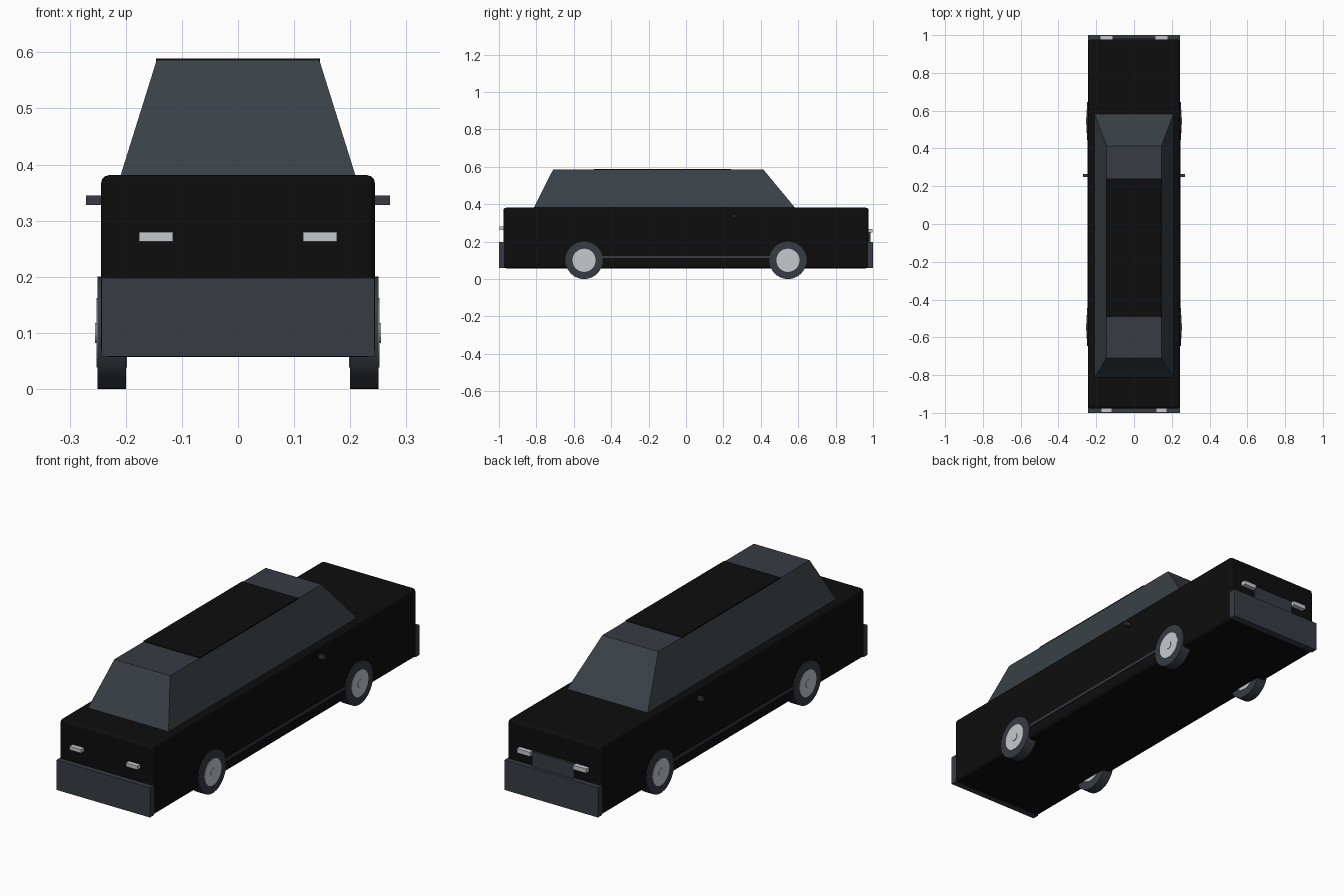
import bpy, bmesh, math

if "Cube" in bpy.data.objects:
    bpy.data.objects.remove(bpy.data.objects["Cube"])


def mat(name, r, g, b):
    m = bpy.data.materials.new(name)
    m.diffuse_color = (r, g, b, 1)
    m.use_nodes = True
    m.node_tree.nodes["Principled BSDF"].inputs["Base Color"].default_value = m.diffuse_color
    return m


BLACK = mat("black paint", 0.004, 0.004, 0.004)
GREY = mat("dark grey", 0.038, 0.044, 0.056)
GLASS = mat("tinted glass", 0.041, 0.053, 0.062)
SILVER = mat("silver", 0.56, 0.59, 0.61)


def finish(name, bm, *mats):
    bmesh.ops.recalc_face_normals(bm, faces=bm.faces)
    me = bpy.data.meshes.new(name)
    bm.to_mesh(me)
    bm.free()
    for m in mats:
        me.materials.append(m)
    ob = bpy.data.objects.new(name, me)
    bpy.context.collection.objects.link(ob)
    return ob


def box(name, x, y, z, m, bevel=0):
    """Box from (min, max) ranges on each axis."""
    bm = bmesh.new()
    bmesh.ops.create_cube(bm, size=1)
    for v in bm.verts:
        v.co = [r[0] if c < 0 else r[1] for c, r in zip(v.co, (x, y, z))]
    ob = finish(name, bm, m)
    if bevel:
        b = ob.modifiers.new("bevel", "BEVEL")
        b.width, b.segments = bevel, 3
    return ob


def disc(name, x0, x1, y, z, r, m):
    """Cylinder along x, smooth around its rim."""
    bpy.ops.mesh.primitive_cylinder_add(
        vertices=40, radius=r, depth=abs(x1 - x0),
        location=((x0 + x1) / 2, y, z), rotation=(0, math.pi / 2, 0))
    ob = bpy.context.object
    ob.name = name
    ob.data.materials.append(m)
    bpy.ops.object.shade_smooth_by_angle(angle=math.radians(30))


# Body
box("body", (-0.244, 0.244), (-0.976, 0.976), (0.057, 0.381), BLACK, 0.014)

# Tapered cabin: glass sides, grey roof
bm = bmesh.new()
bmesh.ops.create_cube(bm, size=1)
for v in bm.verts:
    top = v.co.z > 0
    w = 0.145 if top else 0.211
    ends = (-0.71, 0.413) if top else (-0.817, 0.588)
    v.co = (math.copysign(w, v.co.x), ends[v.co.y > 0], 0.586 if top else 0.375)
bm.normal_update()
for f in bm.faces:
    f.material_index = 1 if f.normal.z > 0.9 else 0
finish("cabin", bm, GLASS, GREY)

# Black roof panel
box("roof_panel", (-0.146, 0.146), (-0.493, 0.24), (0.581, 0.589), BLACK)

# Bumpers and grille
box("front_bumper", (-0.243, 0.243), (-1.0, -0.97), (0.058, 0.198), GREY)
box("rear_bumper", (-0.243, 0.243), (0.97, 1.0), (0.058, 0.198), GREY)
box("grille", (-0.108, 0.108), (0.97, 0.986), (0.19, 0.268), GREY)

for s, side in ((-1, "left"), (1, "right")):
    def span(a, b):
        return sorted((s * a, s * b))

    # Lights at both ends
    box(f"front_light_{side}", span(0.116, 0.176), (-0.998, -0.97), (0.263, 0.28), SILVER)
    box(f"rear_light_{side}", span(0.112, 0.18), (0.97, 0.998), (0.248, 0.268), SILVER)
    # Mirror and side trim strip
    box(f"mirror_{side}", span(0.235, 0.271), (0.25, 0.264), (0.328, 0.345), GREY)
    box(f"side_trim_{side}", span(0.24, 0.2465), (-0.46, 0.46), (0.111, 0.123), GREY)
    # Wheels
    for y, end in ((-0.545, "front"), (0.545, "rear")):
        disc(f"{end}_tyre_{side}", s * 0.2, s * 0.25, y, 0.1, 0.1, GREY)
        disc(f"{end}_hub_{side}", s * 0.198, s * 0.252, y, 0.1, 0.062, SILVER)
        disc(f"{end}_hub_cap_{side}", s * 0.25, s * 0.2545, y, 0.1, 0.018, SILVER)
